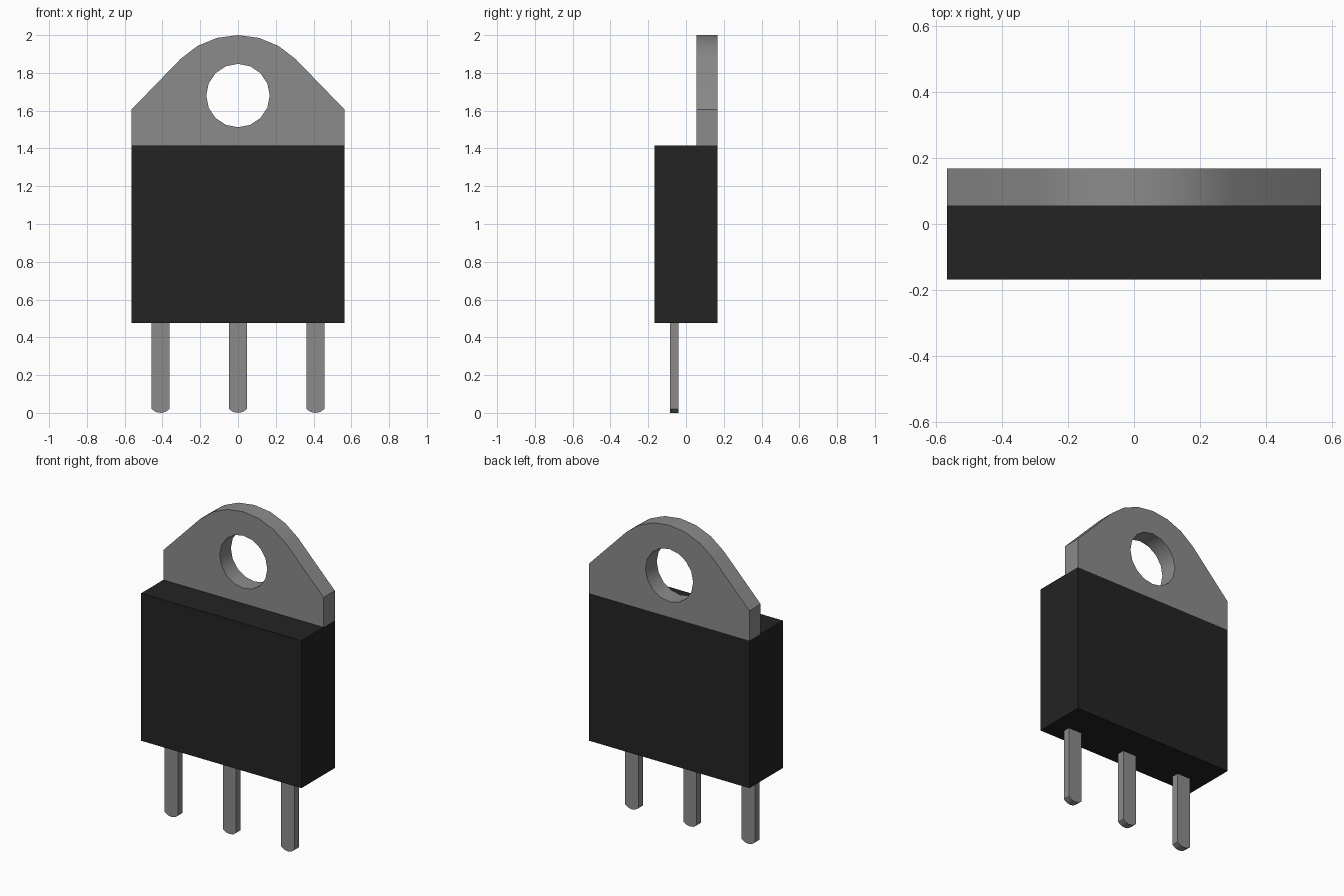
import bpy, bmesh, math
from mathutils import Vector

cube = bpy.data.objects.get("Cube")
if cube:
    bpy.data.objects.remove(cube, do_unlink=True)


def material(name, value):
    mat = bpy.data.materials.new(name)
    mat.use_nodes = True
    color = (value, value, value, 1)
    mat.diffuse_color = color
    mat.node_tree.nodes["Principled BSDF"].inputs["Base Color"].default_value = color
    return mat


metal = material("grey metal", 0.26)
plastic = material("black plastic", 0.017)


def plate(name, loops, y0, y1, mat):
    """Fill closed x-z outlines (inner loops become holes) and extrude along y."""
    bm = bmesh.new()
    edges = []
    for loop in loops:
        verts = [bm.verts.new((x, y0, z)) for x, z in loop]
        edges += [bm.edges.new((v, verts[i - 1])) for i, v in enumerate(verts)]
    bmesh.ops.triangle_fill(bm, use_beauty=True, edges=edges, normal=(0, -1, 0))
    ext = bmesh.ops.extrude_face_region(bm, geom=bm.faces[:], use_keep_orig=True)
    moved = [g for g in ext["geom"] if isinstance(g, bmesh.types.BMVert)]
    bmesh.ops.translate(bm, verts=moved, vec=Vector((0, y1 - y0, 0)))
    bmesh.ops.recalc_face_normals(bm, faces=bm.faces[:])
    # Merge the triangles of the flat faces
    bmesh.ops.dissolve_limit(bm, angle_limit=math.radians(1), verts=bm.verts[:], edges=bm.edges[:])
    mesh = bpy.data.meshes.new(name)
    bm.to_mesh(mesh)
    bm.free()
    mesh.materials.append(mat)
    obj = bpy.data.objects.new(name, mesh)
    bpy.context.collection.objects.link(obj)
    bpy.ops.object.select_all(action="DESELECT")
    obj.select_set(True)
    bpy.context.view_layer.objects.active = obj
    bpy.ops.object.shade_smooth_by_angle(angle=math.radians(30))
    return obj


def arc(radius, cz, start, stop, steps):
    angles = [math.radians(start + (stop - start) * i / steps) for i in range(steps + 1)]
    return [(radius * math.cos(a), cz + radius * math.sin(a)) for a in angles]


HALF = 0.565
BOTTOM, TOP = 0.475, 1.415

# Moulded body
plate("body", [[(-HALF, BOTTOM), (HALF, BOTTOM), (HALF, TOP), (-HALF, TOP)]],
      -0.168, 0.168, plastic)

# Mounting tab with rounded top and round hole
outline = [(-HALF, TOP), (HALF, TOP), (HALF, 1.605)] + arc(0.43, 1.57, 45, 135, 6) + [(-HALF, 1.605)]
hole = arc(0.168, 1.68, 0, 360, 16)[:-1]
plate("mounting_tab", [outline, hole], 0.055, 0.168, metal)

# Three leads with rounded tips
for name, cx in (("right_lead", -0.41), ("middle_lead", 0), ("left_lead", 0.41)):
    half = [(0.047, BOTTOM), (0.047, 0.02), (0.026, 0.005)]
    profile = half + [(0, 0)] + [(-x, z) for x, z in reversed(half)]
    plate(name, [[(cx + x, z) for x, z in profile]], -0.086, -0.04, metal)
